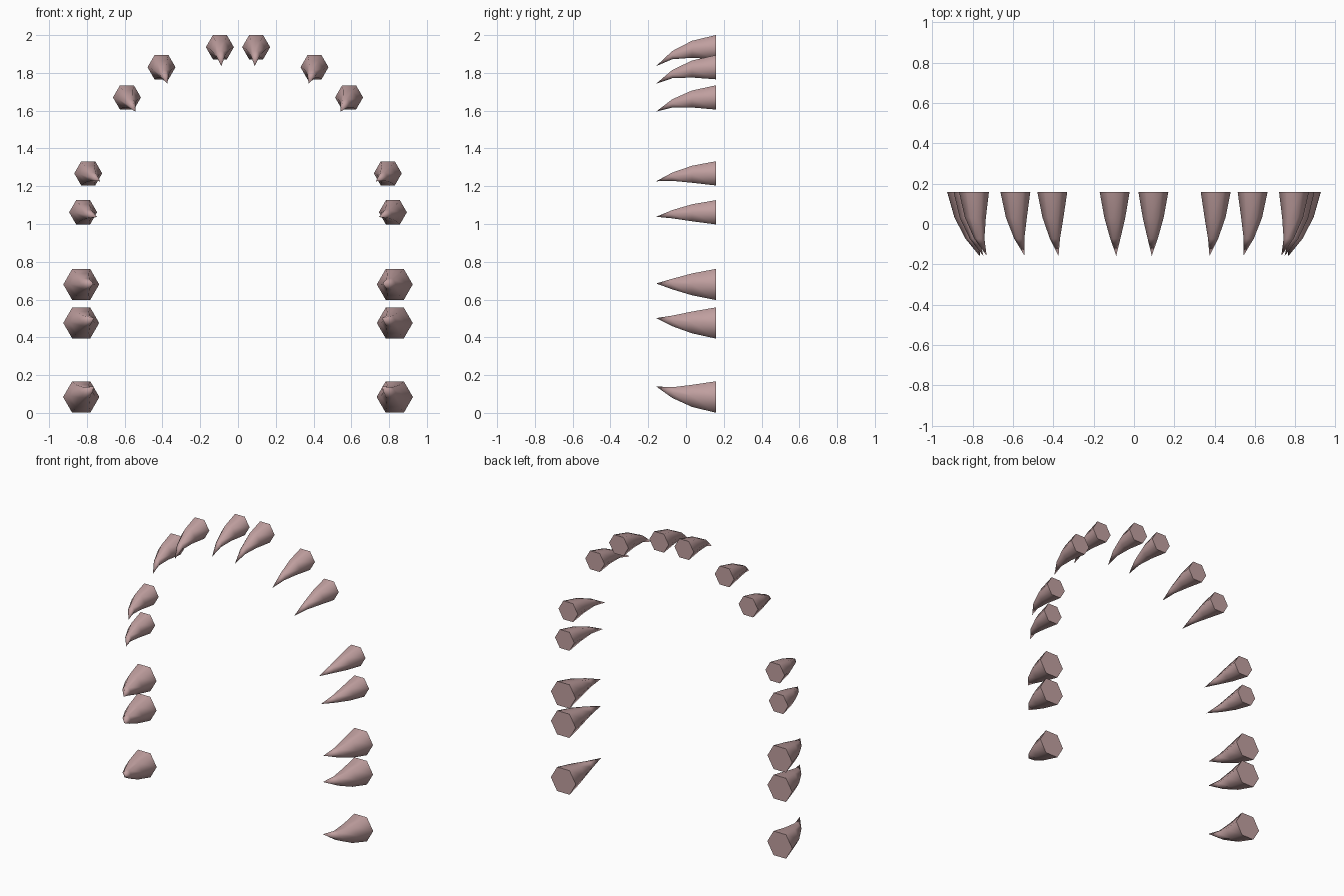
import bpy, bmesh, math

if "Cube" in bpy.data.objects:
    bpy.data.objects.remove(bpy.data.objects["Cube"])

mat = bpy.data.materials.new("dusty pink")
mat.diffuse_color = (0.53, 0.35, 0.35, 1)
mat.use_nodes = True
mat.node_tree.nodes["Principled BSDF"].inputs["Base Color"].default_value = mat.diffuse_color

BACK_Y, FRONT_Y, SIDES = 0.158, -0.158, 6
# rings along the spike: position, radius factor, bend factor
RINGS = [(0, 1, 0), (0.4, 0.7, 0.11), (0.73, 0.34, 0.42)]

# base x, base z, base radius, tip x, tip z (mirrored to the other side)
SPIKES = [
    (0.096, 1.936, 0.074, 0.088, 1.836),
    (0.405, 1.830, 0.074, 0.374, 1.743),
    (0.588, 1.670, 0.074, 0.542, 1.595),
    (0.793, 1.268, 0.074, 0.730, 1.226),
    (0.820, 1.062, 0.074, 0.747, 1.038),
    (0.830, 0.680, 0.095, 0.766, 0.685),
    (0.830, 0.476, 0.095, 0.762, 0.502),
    (0.830, 0.084, 0.096, 0.762, 0.140),
]


def spike(name, x, z, r, tx, tz):
    """Curved hexagonal spike with a flat back, pointing to the front."""
    bm = bmesh.new()
    rows = []
    for t, rf, bend in RINGS:
        cx, cz = x + (tx - x) * bend, z + (tz - z) * bend
        y = BACK_Y + (FRONT_Y - BACK_Y) * t
        rows.append([bm.verts.new((cx + r * rf * math.cos(a), y, cz + r * rf * math.sin(a)))
                     for a in (math.tau * i / SIDES for i in range(SIDES))])
    tip = bm.verts.new((tx, FRONT_Y, tz))
    base = bm.faces.new(rows[0])
    for i in range(SIDES):
        j = (i + 1) % SIDES
        for a, b in zip(rows, rows[1:]):
            bm.faces.new((a[i], a[j], b[j], b[i]))
        bm.faces.new((rows[-1][i], rows[-1][j], tip))
    bmesh.ops.recalc_face_normals(bm, faces=bm.faces)
    # smooth sides, crisp flat base
    for f in bm.faces:
        f.smooth = f is not base
    for e in base.edges:
        e.smooth = False
    me = bpy.data.meshes.new(name)
    bm.to_mesh(me)
    bm.free()
    me.materials.append(mat)
    bpy.context.collection.objects.link(bpy.data.objects.new(name, me))


# arch of spikes, left and right
for n, (x, z, r, tx, tz) in enumerate(SPIKES, 1):
    for side, label in ((-1, "left"), (1, "right")):
        spike(f"spike_{label}_{n}", side * x, z, r, side * tx, tz)
